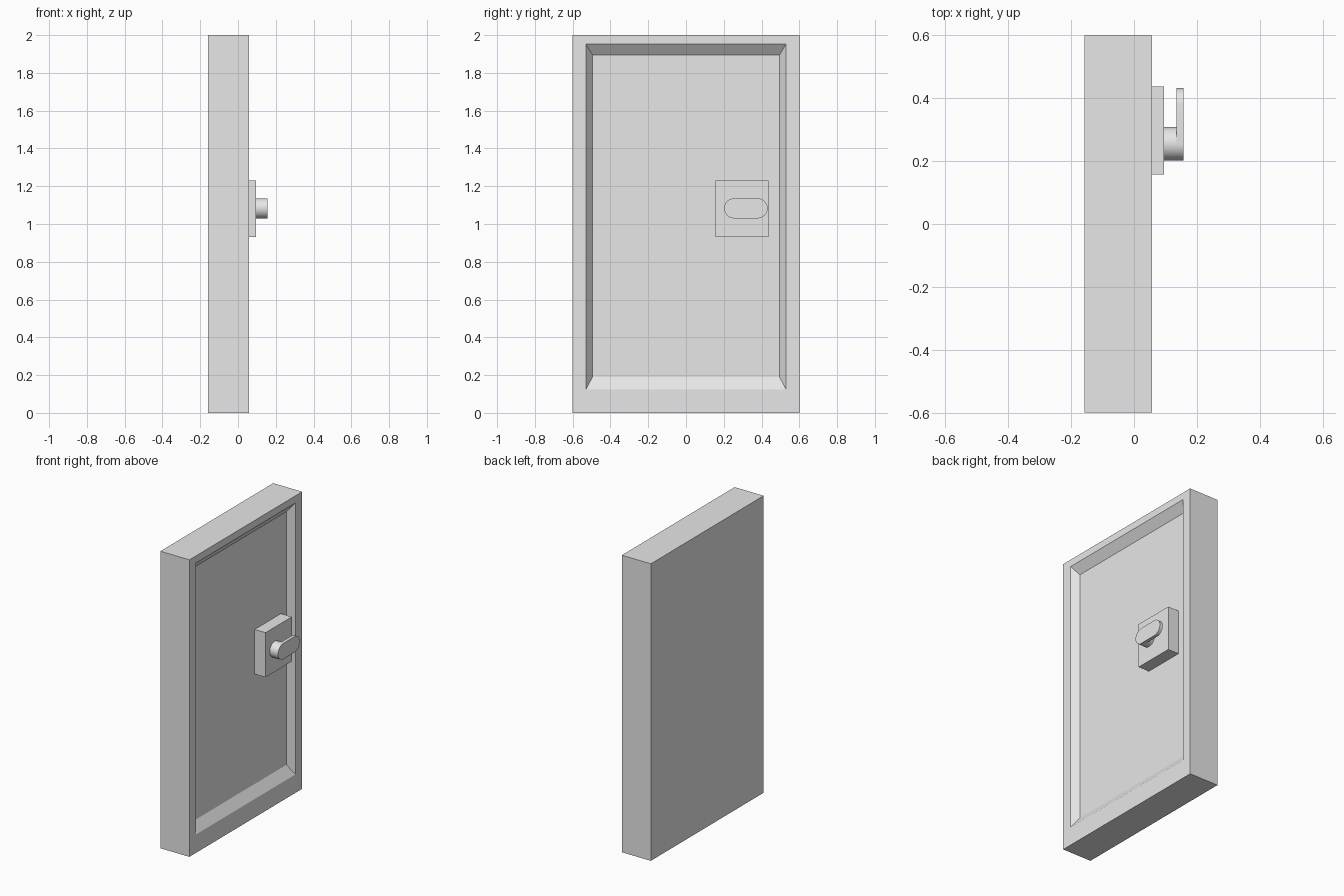
import bpy, bmesh, math

cube = bpy.data.objects.get("Cube")
if cube:
    bpy.data.objects.remove(cube, do_unlink=True)

GREY = (0.8, 0.8, 0.8, 1)
mat = bpy.data.materials.new("plain grey")
mat.use_nodes = True
mat.diffuse_color = GREY
mat.node_tree.nodes["Principled BSDF"].inputs["Base Color"].default_value = GREY


def loft(name, rings):
    """Join rings of points in turn and cap both ends."""
    bm = bmesh.new()
    loops = [[bm.verts.new(p) for p in ring] for ring in rings]
    for a, b in zip(loops, loops[1:]):
        for i in range(len(a)):
            j = (i + 1) % len(a)
            bm.faces.new((a[i], a[j], b[j], b[i]))
    bm.faces.new(loops[0])
    bm.faces.new(loops[-1])
    bmesh.ops.recalc_face_normals(bm, faces=bm.faces)
    mesh = bpy.data.meshes.new(name)
    bm.to_mesh(mesh)
    bm.free()
    mesh.materials.append(mat)
    obj = bpy.data.objects.new(name, mesh)
    bpy.context.collection.objects.link(obj)
    return obj


def rect(x, y0, y1, z0, z1):
    return [(x, y0, z0), (x, y1, z0), (x, y1, z1), (x, y0, z1)]


def slot(x, y0, y1, z, r, n=24):
    """Rounded slot outline; a circle when y0 equals y1."""
    pts = []
    for centre, start in ((y1, -math.pi / 2), (y0, math.pi / 2)):
        for i in range(n + (y0 != y1)):
            a = start + math.pi * i / n
            pts.append((x, centre + r * math.cos(a), z + r * math.sin(a)))
    return pts


def smooth(obj):
    bpy.ops.object.select_all(action='DESELECT')
    obj.select_set(True)
    bpy.context.view_layer.objects.active = obj
    bpy.ops.object.shade_smooth_by_angle(angle=math.radians(30))


BACK, FACE, PANEL = -0.158, 0.058, 0.014

# Door slab with a bevelled, sunken panel
loft("door", [
    rect(BACK, -0.6, 0.6, 0, 2),
    rect(FACE, -0.6, 0.6, 0, 2),
    rect(FACE, -0.53, 0.53, 0.124, 1.952),
    rect(PANEL, -0.495, 0.495, 0.19, 1.895),
])

# Lock plate on the panel
loft("lock_plate", [rect(x, 0.157, 0.437, 0.93, 1.23) for x in (PANEL, 0.095)])

# Handle: round spindle and flat rounded lever
smooth(loft("handle_spindle", [slot(x, 0.255, 0.255, 1.083, 0.053) for x in (0.095, 0.135)]))
smooth(loft("handle_lever", [slot(x, 0.255, 0.379, 1.083, 0.053) for x in (0.135, 0.157)]))
